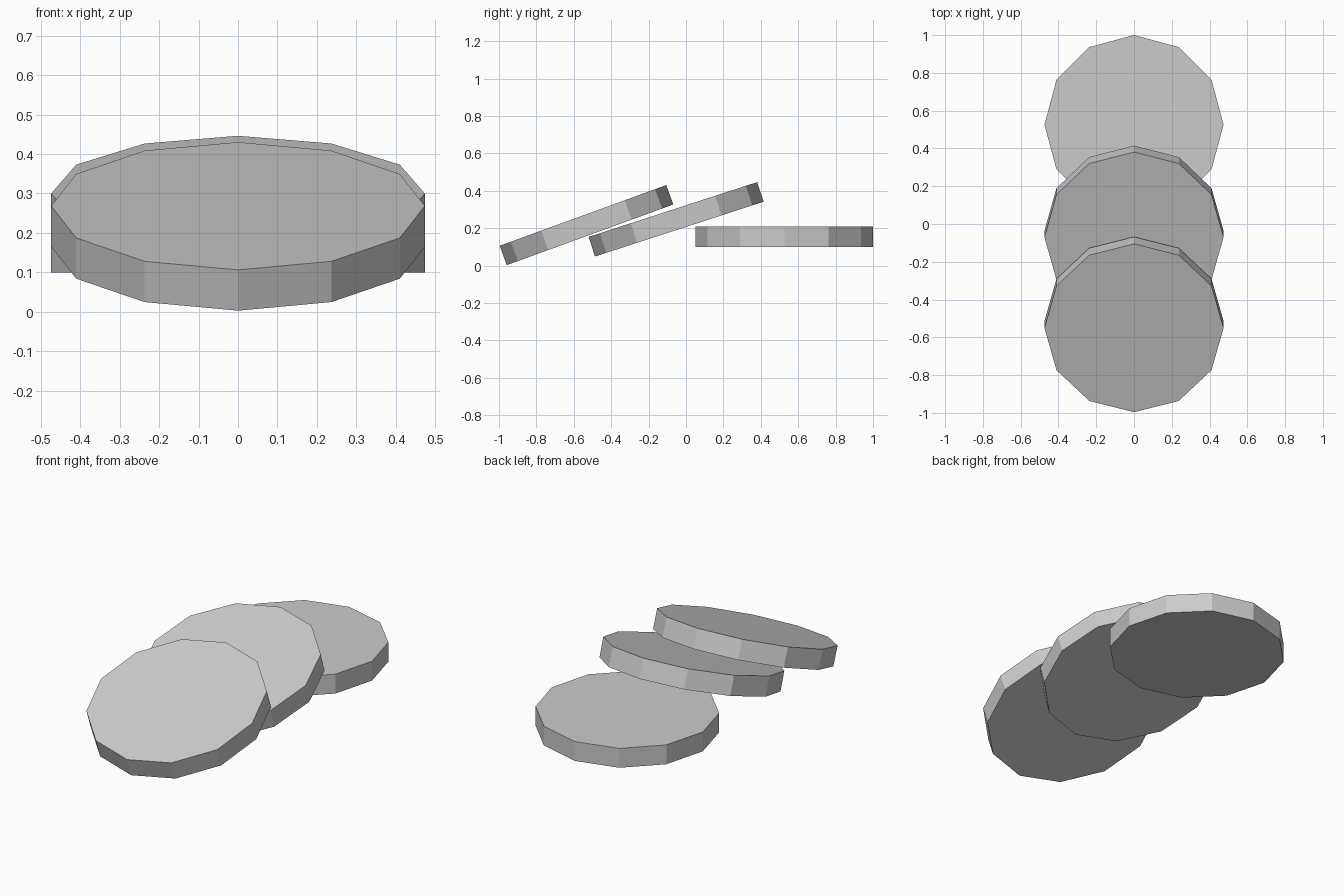
import bpy
from math import radians

cube = bpy.data.objects.get("Cube")
if cube:
    bpy.data.objects.remove(cube, do_unlink=True)

grey = bpy.data.materials.new("plain grey")
grey.use_nodes = True
colour = (0.6, 0.6, 0.6, 1)
grey.diffuse_color = colour
grey.node_tree.nodes["Principled BSDF"].inputs["Base Color"].default_value = colour

RADIUS, THICKNESS = 0.474, 0.11


def add_disc(name, y, z, tilt):
    """Twelve-sided slab, tilted so its back edge rises."""
    bpy.ops.mesh.primitive_cylinder_add(
        vertices=12, radius=RADIUS, depth=THICKNESS,
        location=(0, y, z), rotation=(radians(tilt), 0, 0))
    disc = bpy.context.object
    disc.name = name
    disc.data.materials.append(grey)


# A flat disc at the back with two leaning discs overlapping in front
add_disc("back_disc", 0.526, 0.155, 0)
add_disc("middle_disc", -0.053, 0.2475, 18)
add_disc("front_disc", -0.532, 0.2165, 20)
